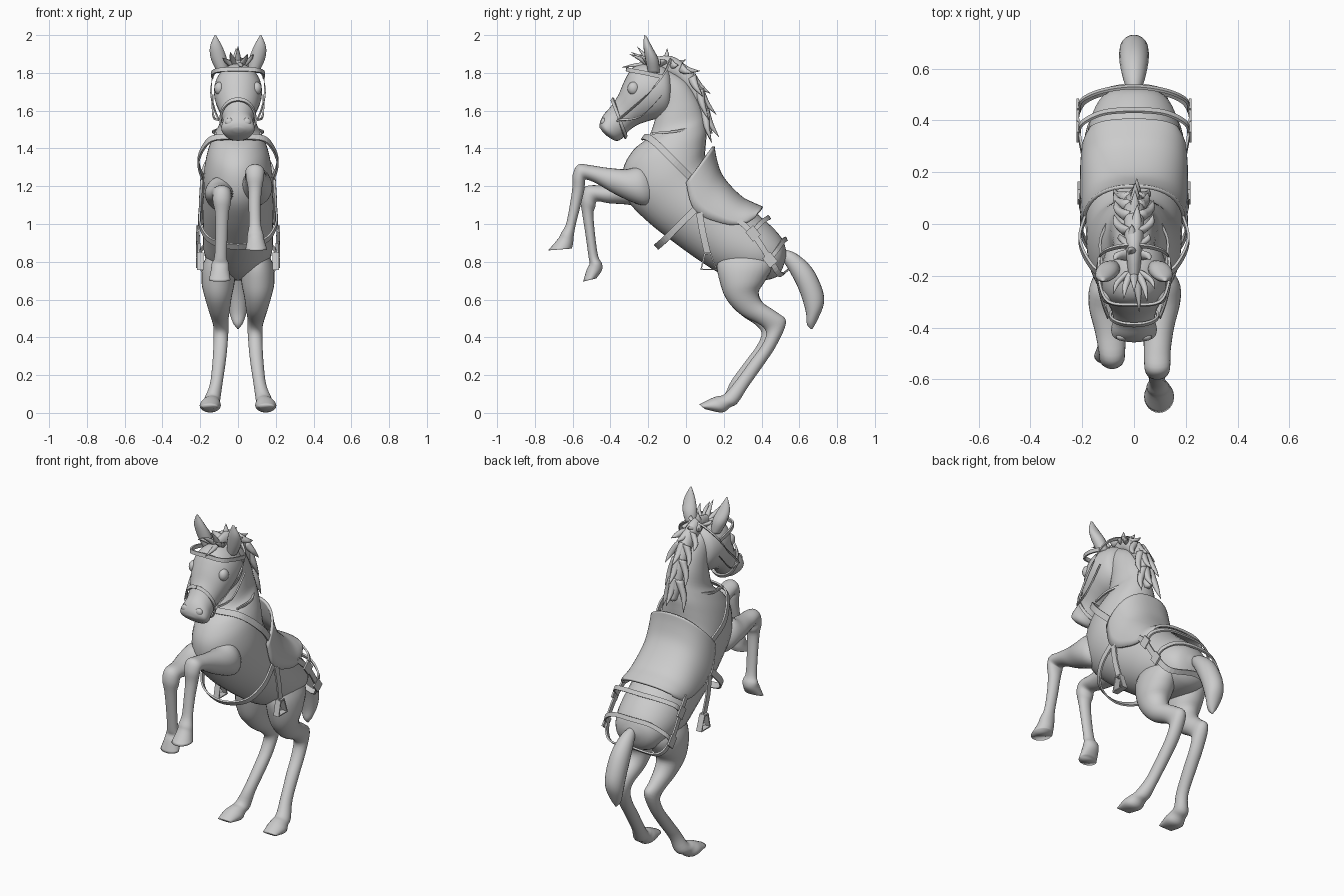
import bpy, math, random
from mathutils import Vector

random.seed(4)
grey = bpy.data.materials.new("light grey")
grey.diffuse_color = (0.6, 0.6, 0.6, 1)


def finish(name, verts, faces, thick=0, smooth=True):
    me = bpy.data.meshes.new(name)
    me.from_pydata(verts, [], faces)
    me.materials.append(grey)
    ob = bpy.data.objects.new(name, me)
    bpy.context.collection.objects.link(ob)
    for p in me.polygons:
        p.use_smooth = smooth
    if thick:
        m = ob.modifiers.new("thickness", 'SOLIDIFY')
        m.thickness, m.offset = thick, 0
    return ob


def curve(rows, steps):
    """Smooth interpolation through rows of numbers."""
    out, n = [], len(rows)
    for i in range(n - 1):
        a, b, c, d = (rows[max(0, min(n - 1, i + k))] for k in (-1, 0, 1, 2))
        for s in range(steps):
            t = s / steps
            out.append([0.5 * (2*q + (r-p)*t + (2*p-5*q+4*r-s4)*t*t + (3*q-p-3*r+s4)*t**3)
                        for p, q, r, s4 in zip(a, b, c, d)])
    return out + [list(rows[-1])]


def loft(name, rows, sides=24, steps=4):
    """Rows: edge point (y, z), opposite edge point (y, z), half width, x centre."""
    rows = curve([tuple(r) + (0,) * (6 - len(r)) for r in rows], steps)
    verts, faces = [], []
    for ay, az, by, bz, w, x in rows:
        for k in range(sides):
            t = 2 * math.pi * k / sides
            c = math.cos(t) / 2
            verts.append((x + w * math.sin(t), (ay+by)/2 + (ay-by)*c, (az+bz)/2 + (az-bz)*c))
    for i in range(len(rows) - 1):
        for k in range(sides):
            a, b = i * sides + k, i * sides + (k + 1) % sides
            faces.append((a, b, b + sides, a + sides))
    last = (len(rows) - 1) * sides
    faces += [tuple(range(sides))[::-1], tuple(range(last, last + sides))]
    return finish(name, verts, faces)


def strap(name, pts, direction, width, mirror=False, steps=6):
    """Flat ribbon along points; mirror continues it across x = 0."""
    if mirror:
        pts = pts + [(-x, y, z) for x, y, z in reversed(pts) if x]
    d = Vector(direction).normalized() * width / 2
    verts, faces = [], []
    for p in curve(pts, steps):
        verts += [tuple(Vector(p) - d), tuple(Vector(p) + d)]
    for i in range(0, len(verts) - 2, 2):
        faces.append((i, i + 1, i + 3, i + 2))
    return finish(name, verts, faces, 0.01, False)


def flip(pts):
    return [(-x, y, z) for x, y, z in pts]


def ball(name, loc, scale):
    bpy.ops.mesh.primitive_uv_sphere_add(segments=16, ring_count=10, location=loc)
    ob = bpy.context.object
    ob.name, ob.scale = name, scale
    ob.data.materials.append(grey)
    bpy.ops.object.shade_smooth()


# Body and neck, from rump to poll
loft("body", [
    (.53, .86, .53, .82, .03), (.51, .92, .48, .72, .12), (.455, .985, .34, .70, .17),
    (.37, 1.06, .20, .73, .185), (.265, 1.155, .08, .80, .185), (.155, 1.255, -.06, .90, .188),
    (.105, 1.345, -.20, 1.01, .185), (.105, 1.42, -.31, 1.13, .18), (.11, 1.48, -.335, 1.28, .16),
    (.105, 1.53, -.28, 1.39, .13), (.095, 1.58, -.20, 1.46, .10), (.065, 1.66, -.165, 1.55, .09),
    (0, 1.76, -.15, 1.62, .08), (-.10, 1.82, -.20, 1.68, .07)], 32)

# Head
loft("head", [
    (-.07, 1.77, -.07, 1.68, .04), (-.11, 1.83, -.085, 1.60, .10), (-.20, 1.85, -.13, 1.565, .125),
    (-.28, 1.83, -.20, 1.545, .125), (-.325, 1.76, -.255, 1.525, .108), (-.36, 1.68, -.30, 1.495, .088),
    (-.40, 1.62, -.335, 1.455, .08), (-.435, 1.58, -.37, 1.44, .088), (-.455, 1.54, -.41, 1.46, .08),
    (-.457, 1.51, -.44, 1.485, .03)], 28)

# Forelegs, each in its own raised pose
loft("front_leg_right", [
    (-.17, 1.26, -.14, 1.15, .03, .09), (-.24, 1.30, -.20, 1.10, .075, .098),
    (-.32, 1.29, -.27, 1.11, .08, .10), (-.42, 1.298, -.38, 1.16, .06, .095),
    (-.50, 1.31, -.475, 1.215, .052, .09),
    (-.57, 1.315, -.53, 1.235, .05, .09), (-.60, 1.26, -.535, 1.215, .046, .09),
    (-.602, 1.19, -.54, 1.17, .036, .09), (-.615, 1.10, -.56, 1.09, .032, .088),
    (-.635, 1.0, -.585, .99, .032, .09), (-.66, .955, -.595, .93, .043, .092),
    (-.675, .925, -.598, .895, .046, .094), (-.73, .86, -.605, .87, .058, .097)])
loft("front_leg_left", [
    (-.17, 1.20, -.14, 1.10, .03, -.09), (-.26, 1.25, -.20, 1.07, .07, -.098),
    (-.34, 1.22, -.29, 1.10, .075, -.10),
    (-.43, 1.205, -.41, 1.11, .06, -.09), (-.53, 1.20, -.47, 1.12, .05, -.085),
    (-.56, 1.14, -.48, 1.09, .048, -.085), (-.55, 1.06, -.49, 1.05, .036, -.085),
    (-.53, .93, -.48, .93, .032, -.088), (-.515, .82, -.465, .83, .033, -.092),
    (-.51, .79, -.445, .79, .045, -.094), (-.525, .76, -.445, .755, .048, -.095),
    (-.545, .695, -.475, .712, .057, -.097)])

# Hind legs
hind = [
    (.20, .90, .38, .92, .04, .08), (.165, .79, .46, .80, .085, .098), (.18, .69, .42, .70, .088, .105),
    (.215, .60, .385, .64, .073, .105), (.29, .52, .405, .585, .058, .10),
    (.395, .465, .485, .53, .045, .095), (.425, .42, .53, .48, .04, .09),
    (.40, .355, .48, .36, .037, .093), (.345, .28, .415, .26, .035, .10),
    (.265, .17, .33, .14, .033, .115), (.205, .10, .275, .055, .042, .135),
    (.165, .088, .235, .03, .046, .142), (.13, .075, .19, .002, .056, .147), (.07, .045, .10, .02, .042, .15)]
for side, s in (("right", 1), ("left", -1)):
    loft("hind_leg_" + side, [(a - q, b, c - q, d, w, s * x) for a, b, c, d, w, x in hind
                              for q in [.025 if s < 0 and .1 < b < .5 else 0]])
    # Ears, eyes, nostrils
    loft("ear_" + side, [
        (-.20, 1.80, -.14, 1.80, .028, s * .08), (-.215, 1.87, -.145, 1.87, .042, s * .10),
        (-.225, 1.94, -.175, 1.93, .034, s * .115), (-.222, 2.0, -.21, 1.995, .005, s * .12)], 16)
    ball("eye_" + side, (s * .098, -.278, 1.718), (.028, .032, .035))
    ball("nostril_" + side, (s * .045, -.436, 1.54), (.024, .016, .022))

# Tail
loft("tail", [
    (.50, .87, .50, .82, .02), (.58, .845, .53, .78, .04), (.665, .77, .575, .70, .055),
    (.72, .66, .61, .62, .057), (.73, .58, .635, .53, .05), (.70, .50, .64, .47, .03),
    (.67, .445, .66, .445, .004)], 20)

# Mane ridge with pointed tufts
loft("mane", [
    (-.22, 1.87, -.20, 1.80, .02), (-.08, 1.89, -.08, 1.78, .035), (.03, 1.81, -.01, 1.72, .04),
    (.095, 1.70, .04, 1.65, .04), (.125, 1.58, .07, 1.55, .035), (.14, 1.48, .09, 1.48, .015)], 14)


def tuft(base, tip, x, width):
    b, t = Vector(base), Vector(tip)
    n = Vector((-(t - b).y, (t - b).x)).normalized() * width
    m = (b + t) / 2 - n * .3
    loft("mane_tuft", [(*(b + n), *(b - n), width, x * .3), (*(m + n * .6), *(m - n * .6), width * .7, x * .8),
                       (*(t + n * .03), *(t - n * .03), .001, x)], 8)


for base, tip in [((-.12, 1.84), (-.10, 1.93)), ((-.08, 1.85), (0, 1.87)), ((-.03, 1.83), (.075, 1.81)),
                  ((.03, 1.78), (.13, 1.69)), ((.07, 1.71), (.16, 1.58)), ((.10, 1.60), (.175, 1.46))]:
    for x in (-.065, 0, .065):
        tip2 = (tip[0] - abs(x) * .6, tip[1] + random.uniform(-.06, 0))
        tuft(base, tip2 if x else tip, x + random.uniform(-.015, .015), .026)
for x, y, z in [(-.08, -.27, 1.88), (-.04, -.29, 1.91), (0, -.26, 1.94), (.05, -.30, 1.90),
                (.08, -.25, 1.90), (.02, -.34, 1.83)]:
    tuft((-.19, 1.84), (y, z), x, .018)

# Saddle: arch over the back, rows of ridge point, flap edge point, half width
verts, faces, n = [], [], 24
rows = curve([(.145, 1.41, 0, 1.22, .193), (.155, 1.35, .03, 1.10, .20), (.18, 1.27, .09, 1.04, .202),
              (.23, 1.20, .17, 1.01, .202), (.30, 1.135, .24, .995, .20), (.36, 1.105, .31, 1.0, .192),
              (.405, 1.085, .365, 1.04, .165)], 4)
for ay, az, by, bz, w in rows:
    for k in range(n + 1):
        t = math.pi * (k / n - .5)
        c, s = max(0, math.cos(t)) ** .85, math.copysign(abs(math.sin(t)) ** .85, t)
        verts.append((w * s, by + (ay - by) * c, bz + (az - bz) * c))
for i in range(len(rows) - 1):
    for k in range(n):
        a = i * (n + 1) + k
        faces.append((a, a + 1, a + n + 2, a + n + 1))
finish("saddle", verts, faces, .014)

# Harness running across the body
strap("breast_strap", [(.19, .02, 1.25), (.21, -.06, 1.33), (.18, -.14, 1.41), (.125, -.195, 1.455),
                       (0, -.225, 1.46)], (0, .6, .8), .035, True)
strap("girth", [(.2, .05, 1.08), (.2, -.04, .99), (.14, -.12, .91), (0, -.155, .88)], (0, .65, -.75), .035, True)
strap("rump_strap_upper", [(.21, .35, .95), (.2, .39, 1.0), (.12, .43, 1.03), (0, .44, 1.035)],
      (0, .6, -.8), .025, True)
strap("rump_strap_lower", [(.21, .44, .81), (.2, .48, .86), (.12, .515, .91), (0, .53, .92)],
      (0, .4, -.9), .025, True)
strap("breeching", [(.2, .28, 1.02), (.213, .36, .94), (.213, .44, .82), (.16, .495, .735), (0, .53, .75)],
      (0, .75, .65), .03, True)

# Bridle
strap("browband", [(.135, -.13, 1.78), (.135, -.22, 1.80), (.10, -.30, 1.815), (0, -.312, 1.82)],
      (0, .2, 1), .022, True)
strap("crown_and_cheek_strap", [(.10, -.36, 1.55), (.122, -.30, 1.60), (.142, -.2, 1.69), (.13, -.12, 1.79),
                                (.07, -.09, 1.85), (0, -.085, 1.87)], (0, .6, .8), .018, True)
ring = [(.092 * math.sin(t), -.354 - .036 * math.cos(t), 1.56 + .10 * math.cos(t))
        for t in (math.pi * k / 8 for k in range(17))]
strap("noseband", ring, (0, -.5, -.85), .02)

for side, f in (("right", lambda p: p), ("left", flip)):
    strap("rein_" + side, f([(.12, -.18, 1.48), (.13, -.06, 1.49), (.08, .04, 1.51)]), (0, 0, 1), .012)
    strap("lower_rein_" + side, f([(.10, -.36, 1.55), (.13, -.24, 1.57), (.135, -.13, 1.68)]),
          (0, .5, .8), .012)
    # Stirrup leather, stirrup and buckle plates
    strap("stirrup_leather_" + side, f([(.205, .07, 1.06), (.208, .09, .95), (.2, .115, .84)]), (0, 1, .2), .035)
    strap("stirrup_" + side, f([(.2, .10, .845), (.2, .08, .76), (.2, .16, .76), (.2, .13, .845),
                                (.2, .10, .845)]), (1, 0, 0), .035, steps=1)
    for y, z in ((.355, .95), (.445, .81)):
        strap("buckle_" + side, f([(.218, y - .02, z + .025), (.218, y + .02, z - .025)]), (0, .75, .65), .055)
